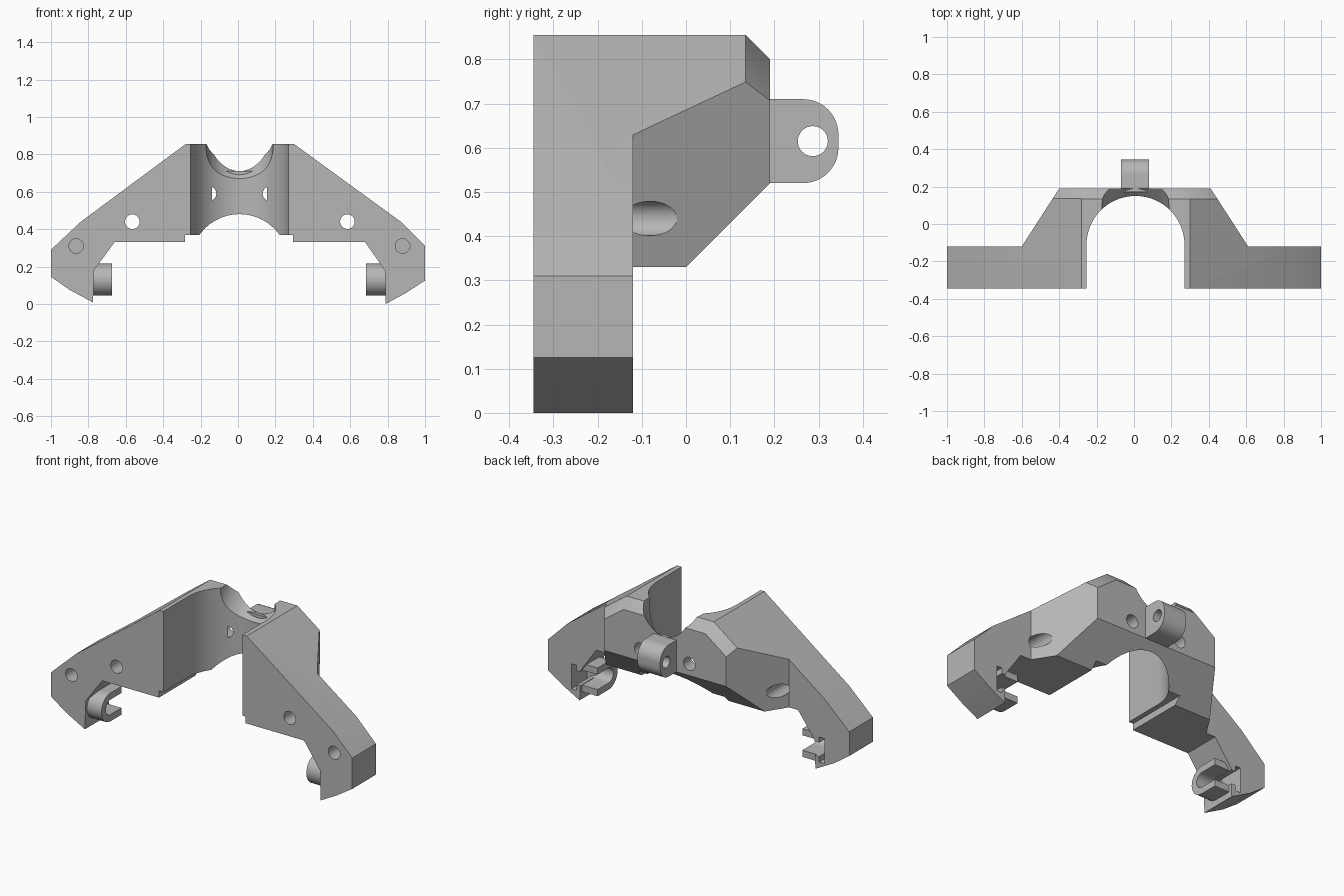
import bpy, bmesh
from math import sin, cos, pi
from mathutils import Vector

if "Cube" in bpy.data.objects:
    bpy.data.objects.remove(bpy.data.objects["Cube"])

grey = bpy.data.materials.new("grey_plastic")
grey.diffuse_color = (0.47, 0.47, 0.47, 1)
grey.use_nodes = True
grey.node_tree.nodes["Principled BSDF"].inputs["Base Color"].default_value = grey.diffuse_color


def finish(bm, name):
    bmesh.ops.recalc_face_normals(bm, faces=bm.faces)
    me = bpy.data.meshes.new(name)
    bm.to_mesh(me)
    bm.free()
    ob = bpy.data.objects.new(name, me)
    bpy.context.collection.objects.link(ob)
    me.materials.append(grey)
    return ob


def prism(name, pts, axis, a, b, clips=()):
    """Extrude a 2D outline along an axis, then trim with planes (point, outward normal)."""
    place = {"X": lambda p, t: (t, p[0], p[1]),
             "Y": lambda p, t: (p[0], t, p[1]),
             "Z": lambda p, t: (p[0], p[1], t)}[axis]
    bm = bmesh.new()
    v0 = [bm.verts.new(place(p, a)) for p in pts]
    v1 = [bm.verts.new(place(p, b)) for p in pts]
    n = len(pts)
    bm.faces.new(v0)
    bm.faces.new(v1)
    for i in range(n):
        j = (i + 1) % n
        bm.faces.new((v0[i], v0[j], v1[j], v1[i]))
    for co, no in clips:
        geom = bm.verts[:] + bm.edges[:] + bm.faces[:]
        bmesh.ops.bisect_plane(bm, geom=geom, plane_co=co, plane_no=no, clear_outer=True)
        bmesh.ops.holes_fill(bm, edges=[e for e in bm.edges if e.is_boundary], sides=0)
    return finish(bm, name)


def arc(cx, cy, r, a0, a1, n):
    return [(cx + r * cos(a0 + (a1 - a0) * i / n), cy + r * sin(a0 + (a1 - a0) * i / n))
            for i in range(n + 1)]


def circle(cx, cy, r, n=32):
    return arc(cx, cy, r, 0, 2 * pi, n)[:-1]


def box(name, x, y, z):
    return prism(name, [(x[0], z[0]), (x[1], z[0]), (x[1], z[1]), (x[0], z[1])], "Y", *y)


def boolean(ob, other, op="DIFFERENCE"):
    m = ob.modifiers.new("bool", "BOOLEAN")
    m.operation, m.object, m.solver = op, other, "EXACT"
    bpy.context.view_layer.objects.active = ob
    bpy.ops.object.modifier_apply(modifier=m.name)
    bpy.data.objects.remove(other)


# Front slab with the two legs
C = 0.008
slab = [(-1, 0.29), (-1, 0.145), (-0.9, 0.075), (-0.775, 0.008), (-0.77, 0.18), (-0.66, 0.33),
        (0.68, 0.33), (0.785, 0.18), (0.79, 0), (0.9, 0.06), (1, 0.125), (1, 0.31),
        (0.87, 0.44), (0.3, 0.855), (-0.28, 0.855), (-0.84, 0.44)]
body = prism("bracket_body", slab, "Y", -0.345, -0.12)

# Rear block with slanted sides, sloped underside and chamfered top edges
rear = [(-0.66, 0.33), (0.68, 0.33), (0.87, 0.44), (0.3, 0.855), (-0.28, 0.855), (-0.84, 0.44)]
clips = [(Vector((0.61, -0.12, 0)), Vector((0.31, 0.2, 0))),
         (Vector((-0.6, -0.12, 0)), Vector((-0.31, 0.2, 0))),
         (Vector((0, 0, 0.33)), Vector((0, 1, -1))),
         (Vector((0, 0.135, 0.855)), Vector((0, 1, 1))),
         (Vector((0.3, 0.135, 0.855)), Vector((0.589, 1, 0.808))),
         (Vector((-0.28, 0.135, 0.855)), Vector((-0.595, 1, 0.804)))]
boolean(body, prism("rear_block", rear, "Y", -0.2, 0.19, clips), "UNION")

# Relief under the middle
boolean(body, box("relief", (-0.283, 0.293), (-0.5, 0.3), (0.2, 0.37)))

# Vertical round-backed channel
R = 0.262
channel = arc(C, -0.112, R, 0, pi, 48) + [(C - R, -0.6), (C + R, -0.6)]
boolean(body, prism("channel", channel, "Z", 0, 1.2))

# Tilted round notch in the top of the rear wall
bm = bmesh.new()
bmesh.ops.create_cone(bm, cap_ends=True, segments=64, radius1=0.18, radius2=0.18, depth=1.0)
notch = finish(bm, "notch")
notch.rotation_euler = (-pi / 4, 0, 0)
notch.location = (C, 0.19, 0.965)
bpy.context.view_layer.update()
boolean(body, notch)

# Screw holes: through, blind front, blind rear
holes = [(-0.565, 0.44, -0.5, 0.4), (0.585, 0.44, -0.5, 0.4),
         (-0.865, 0.31, -0.5, -0.18), (0.88, 0.31, -0.5, -0.18),
         (C - 0.163, 0.59, 0.104, 0.4), (C + 0.163, 0.59, 0.104, 0.4)]
for x, z, y0, y1 in holes:
    boolean(body, prism("hole", circle(x, z, 0.039), "Y", y0, y1))

# Stepped slots in the legs behind the clips
for s, x0 in ((-1, 0.76), (1, 0.77)):
    for xa, xb, h in ((x0, x0 + 0.06, 0.042), (x0 + 0.04, x0 + 0.075, 0.075)):
        xs = sorted((s * xa, s * xb))
        boolean(body, box("slot", xs, (-0.27, 0), (0.13 - h, 0.13 + h)))

# Rear lug with cross hole
lug_pts = [(0.17, 0.71)] + arc(0.265, 0.63, 0.08, pi / 2, 0, 12) \
    + arc(0.265, 0.6, 0.08, 0, -pi / 2, 12) + [(0.17, 0.52)]
lug = prism("rear_lug", lug_pts, "X", -0.07, 0.08)
boolean(lug, prism("lug_hole", circle(0.287, 0.615, 0.034), "X", -0.3, 0.3))

# C-shaped clips on the inner faces of the legs, open to the back
clip = [(-0.14, 0.215)] + arc(-0.245, 0.13, 0.085, pi / 2, 3 * pi / 2, 24) + [(-0.14, 0.045)] \
    + [(-0.14, 0.085)] + arc(-0.245, 0.13, 0.045, 3 * pi / 2, pi / 2, 16) + [(-0.14, 0.175)]
prism("left_clip", clip, "X", -0.785, -0.675)
prism("right_clip", clip, "X", 0.685, 0.8)

# Smooth curved walls, keep edges sharp
for ob in bpy.context.collection.objects:
    ob.select_set(True)
    bpy.context.view_layer.objects.active = ob
bpy.ops.object.shade_smooth_by_angle(angle=0.45)
